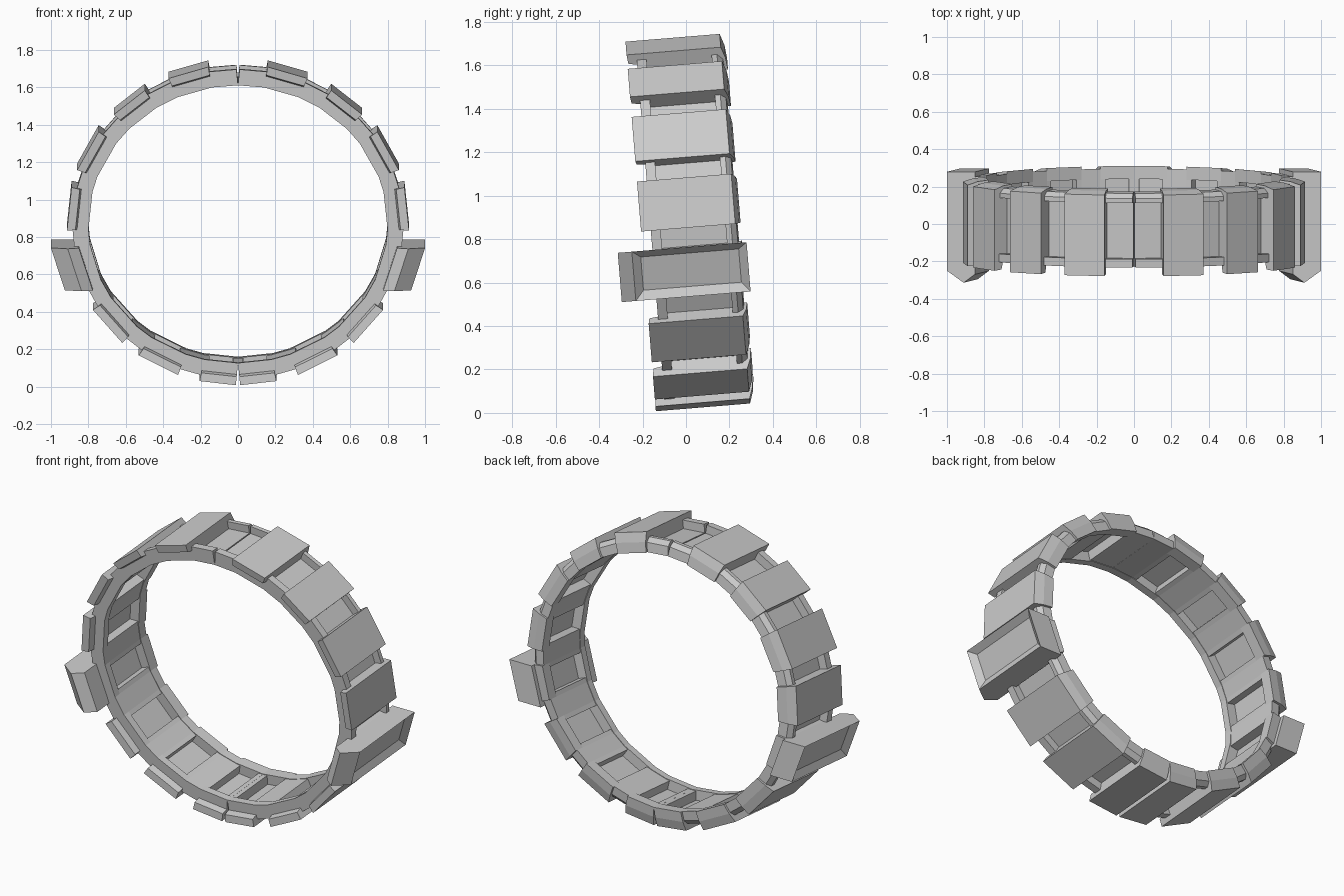
import bpy, bmesh, math

if "Cube" in bpy.data.objects:
    bpy.data.objects.remove(bpy.data.objects["Cube"])

TILT = math.radians(4.7)
CENTRE_Z = 0.882
RX, RZ = 0.80, 0.745          # inner radii of the slightly oval ring

grey = bpy.data.materials.new("plain_grey")
grey.diffuse_color = (0.6, 0.6, 0.6, 1)
grey.use_nodes = True
grey.node_tree.nodes["Principled BSDF"].inputs["Base Color"].default_value = grey.diffuse_color

# angular spans (degrees from the top) of the raised panels on one half
SPANS = [(10, 24), (33, 46.5), (54.5, 70), (76.5, 92), (98.5, 113.5),
         (122, 137.5), (144.5, 159.5), (167, 180)]
EDGES = sorted({0, *[a for s in SPANS for a in s]})
GAPS = [(a, b) for a, b in zip(EDGES, EDGES[1:]) if (a, b) not in SPANS]


def ring_point(deg, v, r, level=False):
    """Angle, position along the axis, height over the inner radius."""
    a = math.radians(deg)
    base = 0.06 if level else r
    x = (RX + base) * math.sin(a) + (r - base)
    u = (RZ + base) * math.cos(a)
    if deg in (0, 180):
        x = 0.1 * r           # V-shaped split between the halves
    return (x, v * math.cos(TILT) - u * math.sin(TILT),
            u * math.cos(TILT) + v * math.sin(TILT) + CENTRE_Z)


def sweep(bm, angles, profile, level=False):
    """Closed (v, r) profile carried through the angles, with end caps."""
    loops = [[bm.verts.new(ring_point(a, v, r, level)) for v, r in profile] for a in angles]
    n = len(profile)
    sides = []
    for p, q in zip(loops, loops[1:]):
        for i in range(n):
            j = (i + 1) % n
            sides.append(bm.faces.new((p[i], p[j], q[j], q[i])))
    bm.faces.new(loops[0])
    bm.faces.new(loops[-1][::-1])
    return sides


def finish(name, bm):
    bmesh.ops.recalc_face_normals(bm, faces=bm.faces)
    me = bpy.data.meshes.new(name)
    bm.to_mesh(me)
    bm.free()
    me.materials.append(grey)
    ob = bpy.data.objects.new(name, me)
    bpy.context.collection.objects.link(ob)
    mod = ob.modifiers.new("mirror", 'MIRROR')
    mod.use_mirror_merge = False
    return ob


def part(name, spans, profile):
    bm = bmesh.new()
    for s in spans:
        sweep(bm, s, profile)
    return finish(name, bm)


# flat front ring and chamfered back ring
part("front_ring", [EDGES], [(-0.165, 0), (-0.165, 0.085), (-0.12, 0.085), (-0.12, 0)])
part("back_ring", [EDGES], [(0.18, 0), (0.18, 0.08), (0.205, 0.08), (0.23, 0.055), (0.236, 0)])

# raised panels: undercut front lip, hooked back end, hollow inside
part("raised_panels", SPANS,
     [(-0.21, 0.115), (0.225, 0.115), (0.243, 0.06), (0.25, 0), (0.18, 0),
      (0.18, 0.06), (-0.16, 0.06), (-0.205, 0.07)])

# inner plates in the gaps
part("inner_plates", GAPS, [(-0.125, 0.003), (-0.125, 0.035), (0.185, 0.035), (0.185, 0.003)])

# ribs that carry the panel edges
ribs = [r for a, b in SPANS for r in ((a, a + 2), (b - 2, b))]
part("panel_ribs", ribs, [(-0.125, 0.003), (-0.125, 0.07), (0.185, 0.07), (0.185, 0.003)])

# large side blocks with a recessed window
bm = bmesh.new()
sides = sweep(bm, (98.5, 115.5),
              [(-0.26, 0.21), (0.27, 0.21), (0.27, 0.06), (-0.28, 0.06), (-0.325, 0.12)],
              level=True)
bmesh.ops.recalc_face_normals(bm, faces=bm.faces)
window = sides[0]
bmesh.ops.inset_region(bm, faces=[window], thickness=0.055)
bmesh.ops.translate(bm, verts=window.verts, vec=window.normal * -0.03)
finish("side_block", bm)
